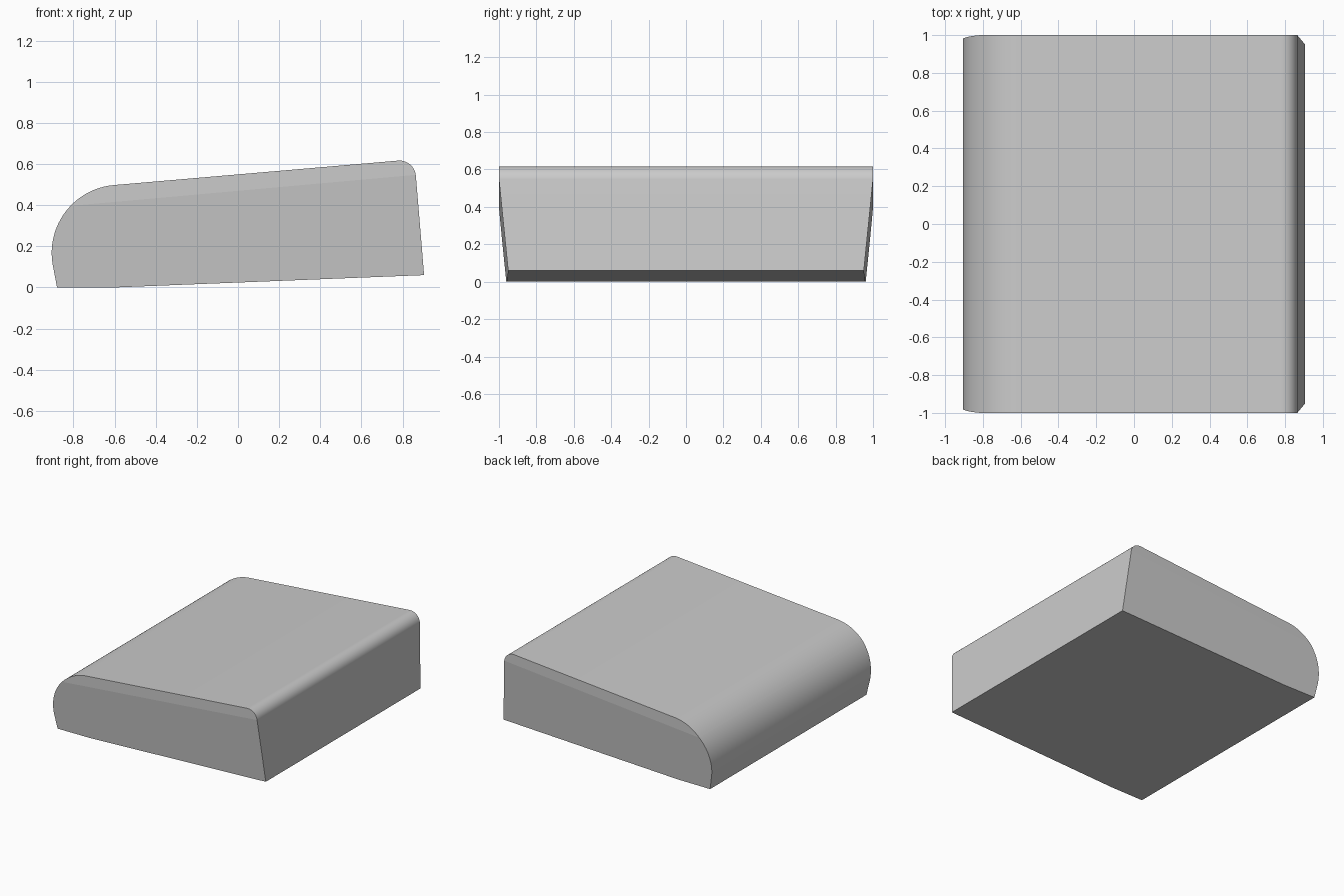
import bpy, bmesh, math

cube = bpy.data.objects.get("Cube")
if cube:
    bpy.data.objects.remove(cube, do_unlink=True)

# Single fabric colour
fabric = bpy.data.materials.new("grey fabric")
fabric.use_nodes = True
colour = (0.6, 0.6, 0.6, 1.0)
fabric.diffuse_color = colour
fabric.node_tree.nodes["Principled BSDF"].inputs["Base Color"].default_value = colour


def arc(cx, cz, radius, start, end, steps):
    """Points on an arc in the side profile, angles in degrees."""
    angles = [math.radians(start + (end - start) * i / steps) for i in range(steps + 1)]
    return [(cx + radius * math.cos(a), cz + radius * math.sin(a)) for a in angles]


def above_seam(point):
    """Height of a profile point above the sloping side seam."""
    return point[1] - (0.47 + 0.09 * point[0])


# Side profile: flat base, small rear round, large front round
outline = [(-0.88, 0), (-0.6, 0), (0.905, 0.06)]
outline += arc(0.785, 0.537, 0.08, 4.7, 95, 16)
outline += arc(-0.575, 0.168, 0.331, 95, 190, 32)

# Add the points where the seam crosses the profile
profile = []
for p, q in zip(outline, outline[1:] + outline[:1]):
    profile.append(p)
    a, b = above_seam(p), above_seam(q)
    if a * b < 0:
        t = a / (a - b)
        profile.append((p[0] + (q[0] - p[0]) * t, p[1] + (q[1] - p[1]) * t))

# Sides are upright above the seam and taper inward below it
bm = bmesh.new()
rings = []
for side in (-1, 1):
    ring = []
    for p in profile:
        half_width = 1 + 0.1 * min(0, above_seam(p))
        ring.append(bm.verts.new((p[0], side * half_width, p[1])))
    rings.append(ring)
    bm.faces.new([v for v, p in zip(ring, profile) if above_seam(p) > -1e-6])
    bm.faces.new([v for v, p in zip(ring, profile) if above_seam(p) < 1e-6])

# Wrapped surface around the profile, smooth except for the base
count = len(profile)
for i in range(count):
    j = (i + 1) % count
    face = bm.faces.new((rings[0][i], rings[0][j], rings[1][j], rings[1][i]))
    face.smooth = i > 1

bmesh.ops.recalc_face_normals(bm, faces=bm.faces)
for edge in bm.edges:
    edge.smooth = edge.calc_face_angle(0) < math.radians(30)

mesh = bpy.data.meshes.new("cushion")
bm.to_mesh(mesh)
bm.free()
mesh.materials.append(fabric)
cushion = bpy.data.objects.new("cushion", mesh)
bpy.context.collection.objects.link(cushion)
